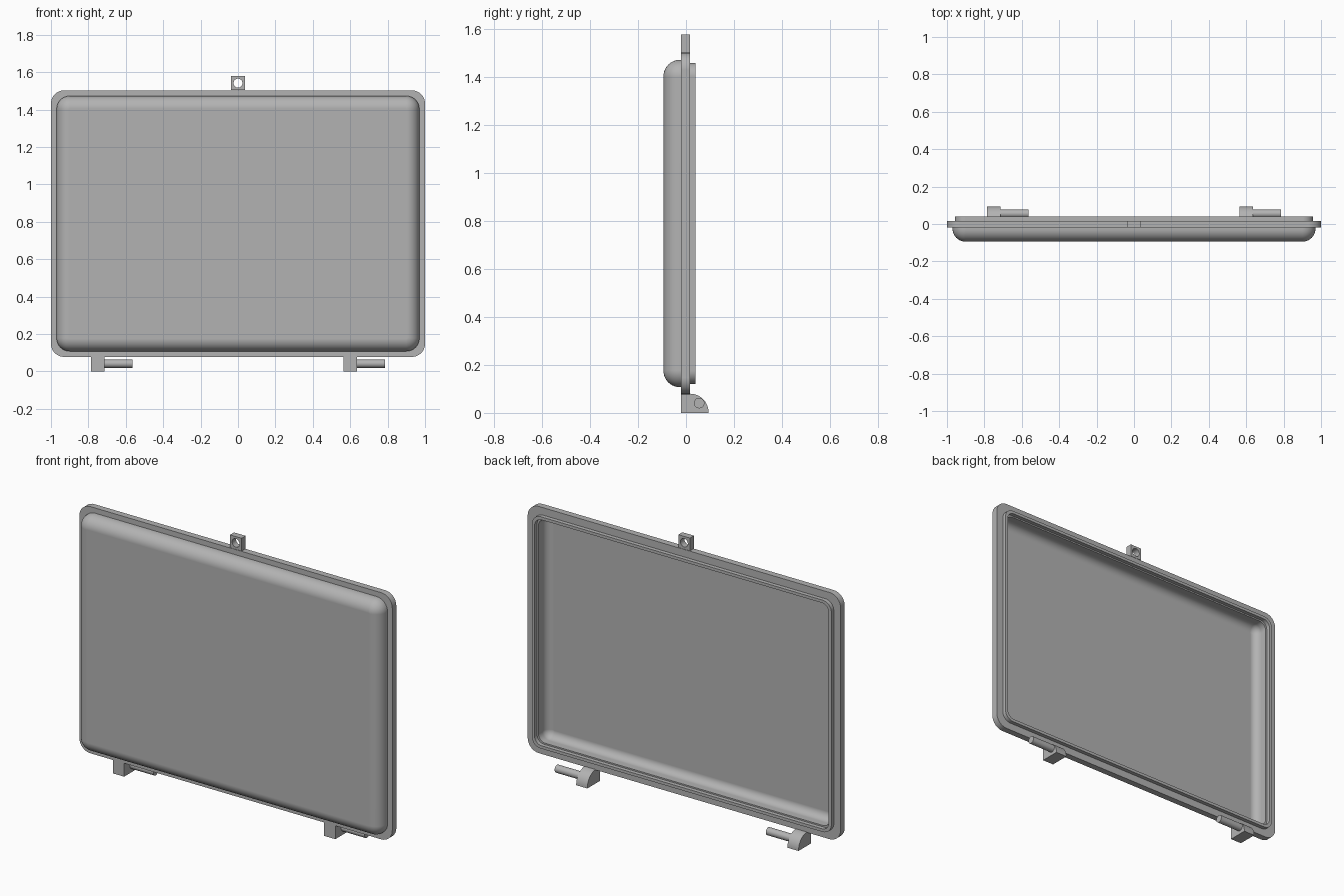
import bpy, bmesh
from math import sin, cos, pi

if "Cube" in bpy.data.objects:
    bpy.data.objects.remove(bpy.data.objects["Cube"])

GREY = (0.45, 0.45, 0.45, 1)
grey = bpy.data.materials.new("plain_grey")
grey.use_nodes = True
grey.diffuse_color = GREY
grey.node_tree.nodes["Principled BSDF"].inputs["Base Color"].default_value = GREY

MID_Z, HALF_X, HALF_Z, CORNER = 0.79, 1.0, 0.7125, 0.07
BACK, FRONT = 0.017, -0.02


def loft(name, rings, caps=True):
    """Skin a list of equal-length point rings, capped or joined end to start."""
    bm = bmesh.new()
    loops = [[bm.verts.new(p) for p in ring] for ring in rings]
    pairs = list(zip(loops, loops[1:]))
    if caps:
        bm.faces.new(loops[0])
        bm.faces.new(loops[-1])
    else:
        pairs.append((loops[-1], loops[0]))
    for a, b in pairs:
        for i in range(len(a)):
            j = (i + 1) % len(a)
            bm.faces.new((a[i], a[j], b[j], b[i]))
    bmesh.ops.recalc_face_normals(bm, faces=bm.faces)
    mesh = bpy.data.meshes.new(name)
    bm.to_mesh(mesh)
    bm.free()
    mesh.materials.append(grey)
    obj = bpy.data.objects.new(name, mesh)
    bpy.context.collection.objects.link(obj)
    bpy.ops.object.select_all(action='DESELECT')
    obj.select_set(True)
    bpy.context.view_layer.objects.active = obj
    bpy.ops.object.shade_smooth_by_angle(angle=pi / 6)
    normals = obj.modifiers.new("flat_face_normals", 'WEIGHTED_NORMAL')
    normals.keep_sharp = True
    return obj


def rounded_rect(inset, y, radius, steps=8):
    """Rounded rectangle ring facing along y."""
    pts = []
    for k, (sx, sz) in enumerate([(1, 1), (-1, 1), (-1, -1), (1, -1)]):
        cx, cz = HALF_X - inset - radius, HALF_Z - inset - radius
        for i in range(steps + 1):
            t = (k + i / steps) * pi / 2
            pts.append((sx * cx + radius * cos(t), y,
                        MID_Z + sz * cz + radius * sin(t)))
    return pts


def fillet(inset, y, r, corner, steps=10):
    """Rings of a rounded pan edge, from its flat floor out to its wall."""
    rings = []
    for i in range(steps + 1):
        t = pi / 2 * i / steps
        d = r * (1 - sin(t))
        rings.append(rounded_rect(inset + d, y + r * (1 - cos(t)), corner - d))
    return rings


# Lid: domed shell, flange, raised sealing lip and hollow inside
shell = fillet(0.03, -0.094, 0.068, 0.07)
shell += [rounded_rect(i, y, r) for i, y, r in [
    (0.03, FRONT, 0.07), (0, FRONT, CORNER), (0, BACK, CORNER),
    (0.043, BACK, 0.055), (0.043, 0.04, 0.055), (0.06, 0.04, 0.045),
    (0.06, BACK, 0.045), (0.068, BACK, 0.045)]]
shell += reversed(fillet(0.068, -0.064, 0.043, 0.045))
lid = loft("lid_shell", shell)

# Latch tab with a round hole
def tab_ring(y, square):
    ring = []
    for i in range(32):
        c, s = cos(i * pi / 16), sin(i * pi / 16)
        k = 0.037 / max(abs(c), abs(s)) if square else 0.024
        ring.append((c * k, y, 1.541 + s * k))
    return ring


loft("latch_tab", [tab_ring(FRONT, False), tab_ring(FRONT, True),
                   tab_ring(BACK, True), tab_ring(BACK, False)], caps=False)

# Hinge knuckles with their pins
knuckle = [(FRONT, 0), (0.094, 0)]
knuckle += [(BACK + 0.077 * cos(t), 0.003 + 0.077 * sin(t))
            for t in (i * pi / 24 for i in range(13))]
knuckle.append((FRONT, 0.08))
pin = [(0.055 + 0.022 * cos(i * pi / 12), 0.041 + 0.022 * sin(i * pi / 12))
       for i in range(24)]

for side, x in (("right", -0.785), ("left", 0.565)):
    for part, profile, x0, x1 in (("hinge_knuckle", knuckle, x, x + 0.071),
                                  ("hinge_pin", pin, x + 0.07, x + 0.221)):
        loft(side + "_" + part, [[(e, y, z) for y, z in profile] for e in (x0, x1)])
